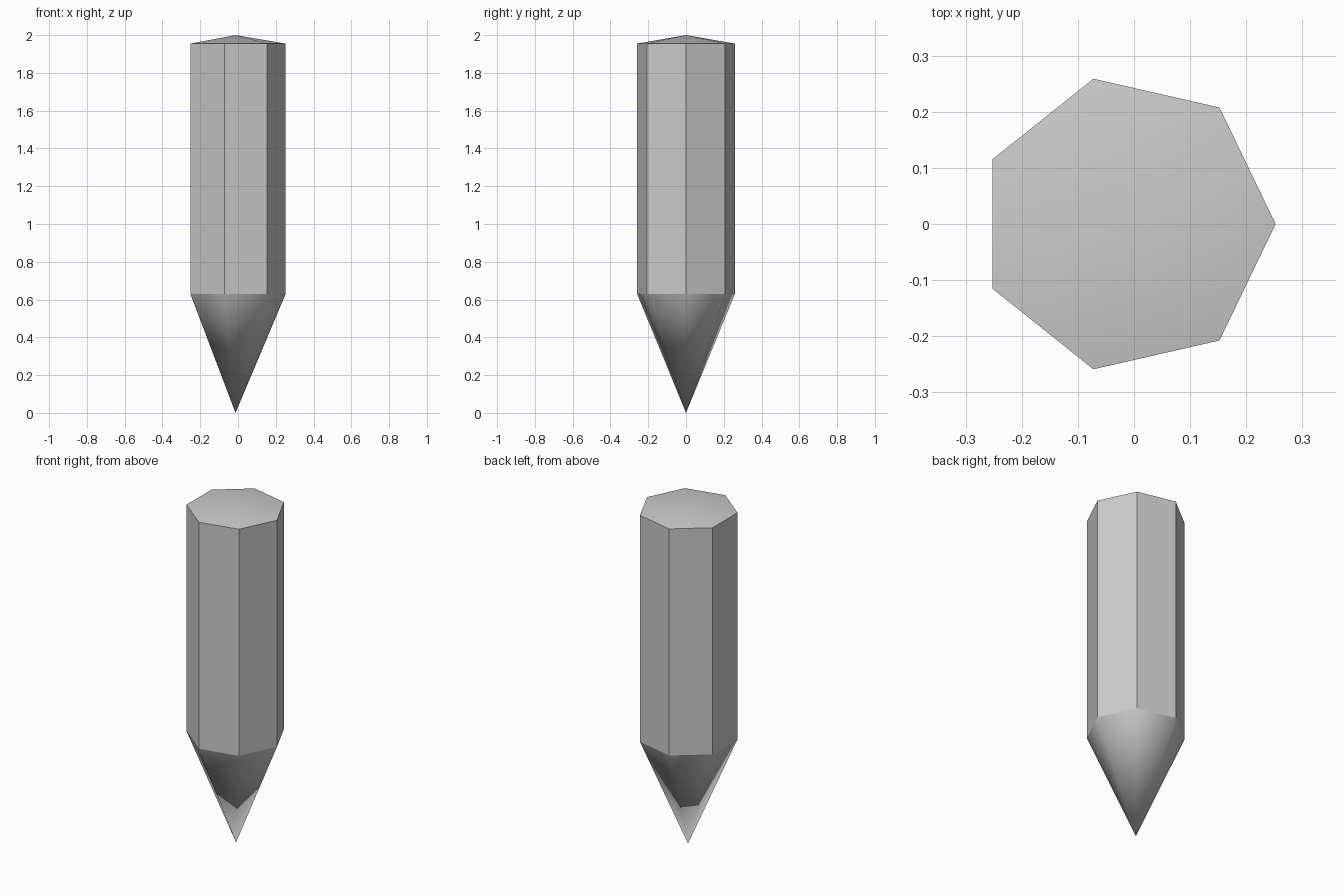
import bpy, bmesh, math

if "Cube" in bpy.data.objects:
    bpy.data.objects.remove(bpy.data.objects["Cube"])

SIDES, R = 7, 0.2655
CX = -R * (1 - math.cos(math.pi / SIDES)) / 2   # centres the odd-sided outline on x = 0
TIP_Z, LOW_Z, HIGH_Z, TOP_Z = 0.0, 0.63, 1.955, 2.0

bm = bmesh.new()


def ring(z):
    return [bm.verts.new((CX + R * math.cos(a), R * math.sin(a), z))
            for a in (2 * math.pi * i / SIDES for i in range(SIDES))]


low, high = ring(LOW_Z), ring(HIGH_Z)
tip = bm.verts.new((CX, 0, TIP_Z))
top = bm.verts.new((CX, 0, TOP_Z))

for i in range(SIDES):
    j = (i + 1) % SIDES
    # flat seven-sided shaft
    bm.faces.new((low[i], low[j], high[j], high[i])).smooth = False
    # smooth point and shallow smooth cap
    bm.faces.new((low[j], low[i], tip)).smooth = True
    bm.faces.new((high[i], high[j], top)).smooth = True

# crisp rims and shaft corners
for e in bm.edges:
    e.smooth = tip in e.verts or top in e.verts

mesh = bpy.data.meshes.new("pointed_stake")
bm.to_mesh(mesh)
bm.free()
bpy.context.collection.objects.link(bpy.data.objects.new("pointed_stake", mesh))
